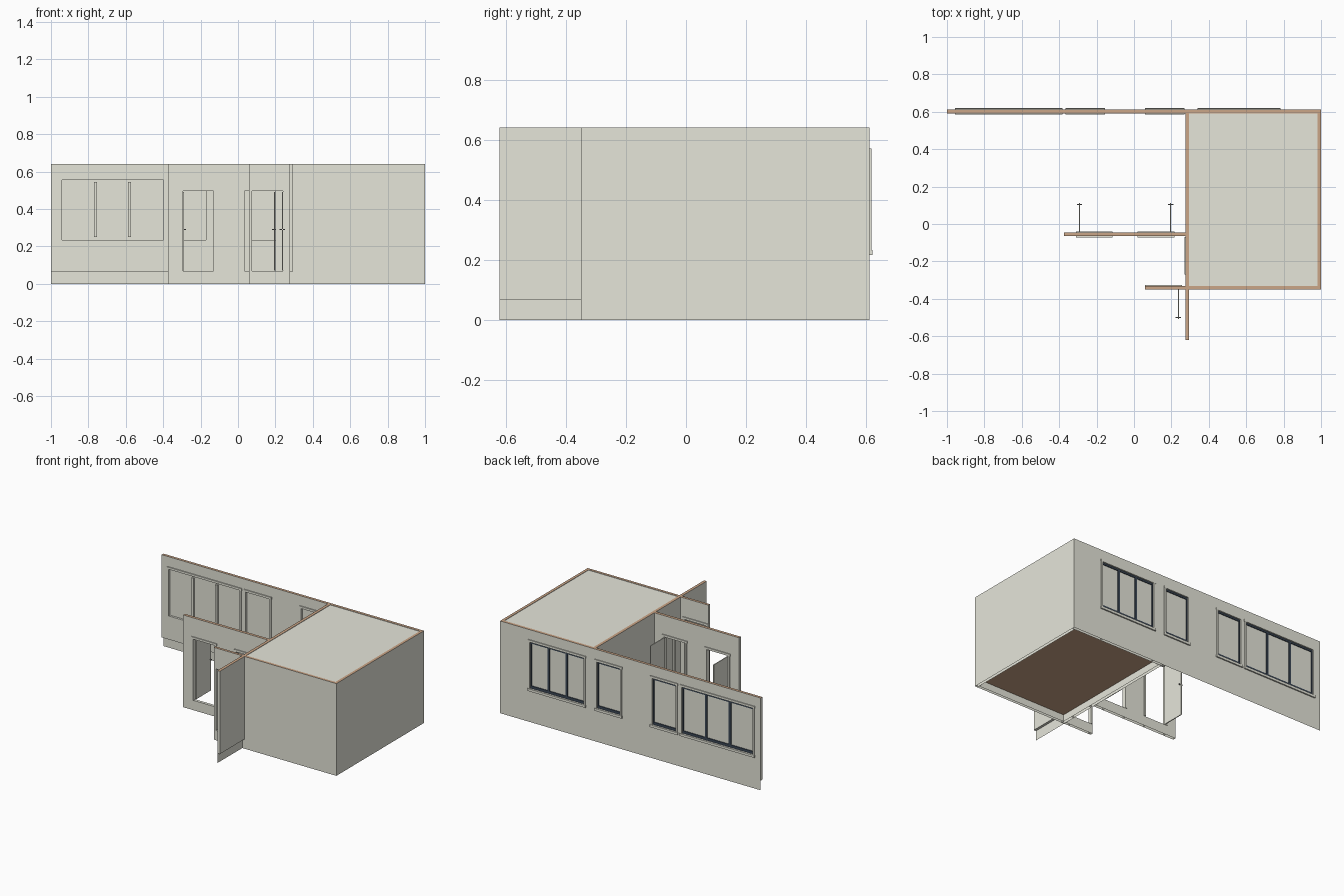
import bpy, bmesh
from mathutils import Vector, Matrix

if "Cube" in bpy.data.objects:
    bpy.data.objects.remove(bpy.data.objects["Cube"])


def material(name, rgb):
    m = bpy.data.materials.new(name)
    m.diffuse_color = (*rgb, 1)
    m.use_nodes = True
    m.node_tree.nodes["Principled BSDF"].inputs["Base Color"].default_value = m.diffuse_color
    return m


PLASTER = material("warm_grey_plaster", (0.79, 0.79, 0.70))
TAN = material("tan_wall_core_and_floor", (0.60, 0.38, 0.245))
NAVY = material("dark_navy_frame", (0.045, 0.065, 0.095))
METAL = material("grey_metal", (0.25, 0.25, 0.25))
H = 0.64          # wall height
BASE = 0.068      # door threshold and plinth height
DOOR_TOP = 0.495


def build(name, boxes, mat, top_mat=None):
    """One object from boxes given as (x0, x1, y0, y1, z0, z1); open underneath at ground."""
    bm = bmesh.new()
    for x0, x1, y0, y1, z0, z1 in boxes:
        size = Matrix.Diagonal((x1 - x0, y1 - y0, z1 - z0, 1))
        mid = Vector(((x0 + x1) / 2, (y0 + y1) / 2, (z0 + z1) / 2))
        bmesh.ops.create_cube(bm, size=1, matrix=Matrix.Translation(mid) @ size)
    bm.normal_update()
    ground = [f for f in bm.faces if f.normal.z < -0.9 and f.calc_center_median().z < 0.001]
    bmesh.ops.delete(bm, geom=ground, context="FACES")
    if top_mat:
        for f in bm.faces:
            if f.normal.z > 0.9 and f.calc_center_median().z > H - 0.001:
                f.material_index = 1
    me = bpy.data.meshes.new(name)
    bm.to_mesh(me)
    bm.free()
    me.materials.append(mat)
    if top_mat:
        me.materials.append(top_mat)
    ob = bpy.data.objects.new(name, me)
    bpy.context.collection.objects.link(ob)
    return ob


def place(axis, a0, a1, b0, b1, z0, z1):
    """Box running along the given axis, b is the across direction."""
    return (a0, a1, b0, b1, z0, z1) if axis == "x" else (b0, b1, a0, a1, z0, z1)


def wall(name, axis, a0, a1, b0, b1, openings=(), bottom=0.0):
    boxes, a = [], a0
    for o0, o1, z0, z1 in sorted(openings):
        boxes += [place(axis, a, o0, b0, b1, bottom, H),
                  place(axis, o0, o1, b0, b1, bottom, z0),
                  place(axis, o0, o1, b0, b1, z1, H)]
        a = o1
    boxes.append(place(axis, a, a1, b0, b1, bottom, H))
    build(name, boxes, PLASTER, TAN)


def door_trim(name, axis, a0, a1, b0, b1):
    """Casing on both faces of a wall around a door opening."""
    boxes = []
    for p, q in ((b0 - 0.006, b0 + 0.001), (b1 - 0.001, b1 + 0.006)):
        boxes += [place(axis, a0 - 0.012, a0, p, q, BASE, DOOR_TOP),
                  place(axis, a1, a1 + 0.012, p, q, BASE, DOOR_TOP),
                  place(axis, a0 - 0.016, a1 + 0.016, p, q, DOOR_TOP, DOOR_TOP + 0.015)]
    build(name, boxes, PLASTER)


def open_leaf(name, x, y_hinge, direction):
    """Door leaf standing open at right angles to an x-running wall."""
    y_end = y_hinge + direction * 0.158
    y0, y1 = sorted((y_hinge, y_end))
    build(name, [(x - 0.003, x + 0.003, y0, y1, BASE + 0.003, DOOR_TOP - 0.004)], PLASTER)
    yh = y_end - direction * 0.008
    boxes = [(x - 0.014, x + 0.014, yh - 0.003, yh + 0.003, 0.287, 0.293)]
    build(name + "_handle", boxes, METAL)


# Back wall with four windows: overall trim x range and pane count
WY0, WY1 = 0.592, 0.611
WZ0, WZ1 = 0.233, 0.556
windows = [(-0.957, -0.383, 3), (-0.367, -0.155, 1), (0.06, 0.27, 1), (0.34, 0.784, 3)]
holes = [(a + 0.015, b - 0.015, WZ0, WZ1) for a, b, _ in windows]
wall("back_wall_open_side", "x", -1, 0.275, WY0, WY1, holes[:3], bottom=0.066)
wall("back_wall_room_side", "x", 0.275, 1, WY0, WY1, holes[3:])
build("back_wall_plinth", [(-1, 0.275, WY1 - 0.002, WY1, 0, 0.066)], PLASTER)

for i, (a, b, panes) in enumerate(windows, 1):
    o0, o1 = a + 0.015, b - 0.015
    # casing and sill on both faces
    trim = []
    for p, q, sp, sq in ((WY0 - 0.007, WY0 + 0.001, WY0 - 0.007, WY0 + 0.001),
                         (WY1 - 0.001, WY1 + 0.006, WY1 - 0.001, WY1 + 0.009)):
        trim += [(o0 - 0.012, o0, p, q, WZ0, WZ1), (o1, o1 + 0.012, p, q, WZ0, WZ1),
                 (a, b, p, q, WZ1, WZ1 + 0.015), (a, b, sp, sq, WZ0 - 0.017, WZ0)]
    build(f"window_{i}_casing", trim, PLASTER)
    # glazing
    build(f"window_{i}_pane", [(o0, o1, 0.5995, 0.6015, WZ0, WZ1)], PLASTER)
    # dark outer frame with mullions, pale mullions inside
    y0, y1, t = 0.6015, 0.607, 0.008
    frame = [(o0, o0 + t, y0, y1, WZ0, WZ1), (o1 - t, o1, y0, y1, WZ0, WZ1),
             (o0 + t, o1 - t, y0, y1, WZ0, WZ0 + 0.018),
             (o0 + t, o1 - t, y0, y1, WZ1 - 0.012, WZ1)]
    inner = []
    for k in range(1, panes):
        xm = o0 + (o1 - o0) * k / panes
        frame.append((xm - 0.008, xm + 0.008, y0, y1, WZ0 + 0.018, WZ1 - 0.012))
        inner.append((xm - 0.008, xm + 0.008, 0.588, 0.5995, WZ0 + 0.018, WZ1 - 0.012))
    build(f"window_{i}_outer_frame", frame, NAVY)
    if inner:
        build(f"window_{i}_inner_mullions", inner, PLASTER)

# Room walls
SX0, SX1 = 0.275, 0.295
side_door = (-0.255, -0.085)
wall("room_left_wall", "y", -0.35, WY0, SX0, SX1, [(*side_door, BASE, DOOR_TOP)])
wall("side_stub_wall", "y", -0.62, -0.35, SX0, SX1, bottom=0.066)
build("side_stub_plinth", [(SX0, SX0 + 0.003, -0.62, -0.35, 0, 0.066)], PLASTER)
wall("room_right_wall", "y", -0.35, WY0, 0.981, 1.0)
wall("room_front_wall", "x", SX1, 0.981, -0.35, -0.332)
door_trim("side_door_casing", "y", *side_door, SX0, SX1)
build("side_door", [(0.282, 0.288, side_door[0] + 0.002, side_door[1] - 0.002,
                     BASE, DOOR_TOP - 0.002)], PLASTER)

# Corridor walls with open doors
middle_doors = [(-0.295, -0.13), (0.035, 0.2)]
wall("middle_wall", "x", -0.375, SX0, -0.065, -0.045,
     [(a, b, BASE, DOOR_TOP) for a, b in middle_doors])
for i, (a, b) in enumerate(middle_doors, 1):
    door_trim(f"middle_door_{i}_casing", "x", a, b, -0.065, -0.045)
open_leaf("middle_door_1", -0.291, -0.045, 1)
open_leaf("middle_door_2", 0.196, -0.045, 1)

wall("entry_wall", "x", 0.06, SX0, -0.35, -0.332, [(0.075, 0.24, BASE, DOOR_TOP)])
door_trim("entry_door_casing", "x", 0.075, 0.24, -0.344, -0.332)
open_leaf("entry_door", 0.237, -0.35, -1)

# Floor and ceiling of the closed room
build("room_floor", [(SX1, 0.981, -0.332, WY0, 0.048, 0.066)], TAN)
build("room_ceiling", [(SX1, 0.981, -0.332, WY0, 0.622, 0.637)], PLASTER)
